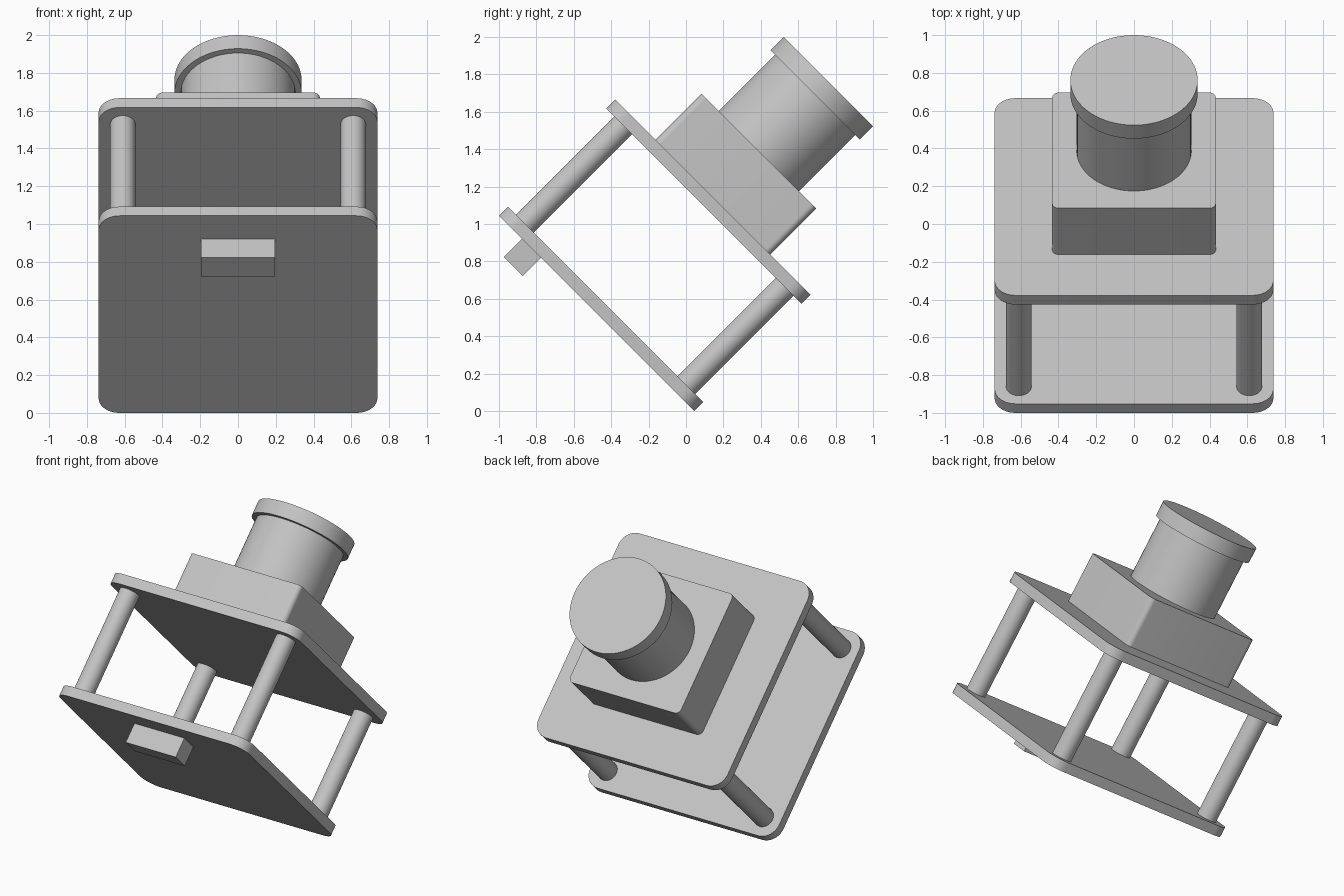
import bpy, math
from mathutils import Matrix, Vector

cube = bpy.data.objects.get("Cube")
if cube:
    bpy.data.objects.remove(cube, do_unlink=True)

grey = bpy.data.materials.new("light grey")
grey.use_nodes = True
colour = (0.55, 0.55, 0.55, 1)
grey.diffuse_color = colour
grey.node_tree.nodes["Principled BSDF"].inputs["Base Color"].default_value = colour

# The whole stack leans back 45 degrees: local z is its axis, local y runs up the plates
MID = 0.707
TILT = Matrix.Rotation(math.radians(45), 4, 'X') @ Matrix.Scale(-1, 4, (0, 0, 1))
AXIS = Vector((0, 1, 1)).normalized()
UP = Vector((0, -1, 1)).normalized()
RIGHT = UP.cross(AXIS)
FRAME = Matrix((RIGHT, UP, AXIS)).transposed().to_4x4()


def place(obj, name, x, y, low, high):
    """Name and colour a part, then seat it in the tilted frame."""
    obj.name = name
    obj.data.materials.append(grey)
    obj.matrix_world = FRAME @ Matrix.Translation((x, MID + y, (low + high) / 2))
    return obj


def block(name, width, depth, low, high, y=0, radius=0):
    """Box whose four upright edges are rounded."""
    bpy.ops.mesh.primitive_cube_add(size=1)
    obj = bpy.context.object
    obj.data.transform(Matrix.Diagonal((width, depth, high - low, 1)))
    if radius:
        weights = obj.data.attributes.new("bevel_weight_edge", 'FLOAT', 'EDGE')
        for edge in obj.data.edges:
            a, b = (obj.data.vertices[i].co for i in edge.vertices)
            weights.data[edge.index].value = float(abs(a.z - b.z) > 0.01)
        bevel = obj.modifiers.new("round corners", 'BEVEL')
        bevel.limit_method = 'WEIGHT'
        bevel.width = radius
        bevel.segments = 10
        bpy.ops.object.modifier_apply(modifier=bevel.name)
        bpy.ops.object.shade_smooth_by_angle(angle=math.radians(30))
    return place(obj, name, 0, y, low, high)


def rod(name, radius, low, high, x=0, y=0, sides=64):
    bpy.ops.mesh.primitive_cylinder_add(vertices=sides, radius=radius, depth=high - low)
    bpy.ops.object.shade_smooth_by_angle(angle=math.radians(30))
    return place(bpy.context.object, name, x, y, low, high)


# Two plates
block("lower_plate", 1.476, 1.476, 0.031, 0.099, radius=0.11)
block("upper_plate", 1.476, 1.476, 0.842, 0.911, radius=0.11)

# Four spacer posts
for side, x in (("right", -0.61), ("left", 0.61)):
    for level, y in (("bottom", -0.61), ("top", 0.61)):
        rod(f"{level}_{side}_post", 0.067, 0.099, 0.842, x, y, 48)

# Connector under the lower plate
block("connector", 0.39, 0.143, -0.106, 0.031, y=0.492)

# Housing, barrel and cap
block("housing", 0.866, 0.866, 0.911, 1.258, radius=0.035)
rod("barrel", 0.304, 1.258, 1.683)
rod("barrel_cap", 0.337, 1.683, 1.784, sides=96)
